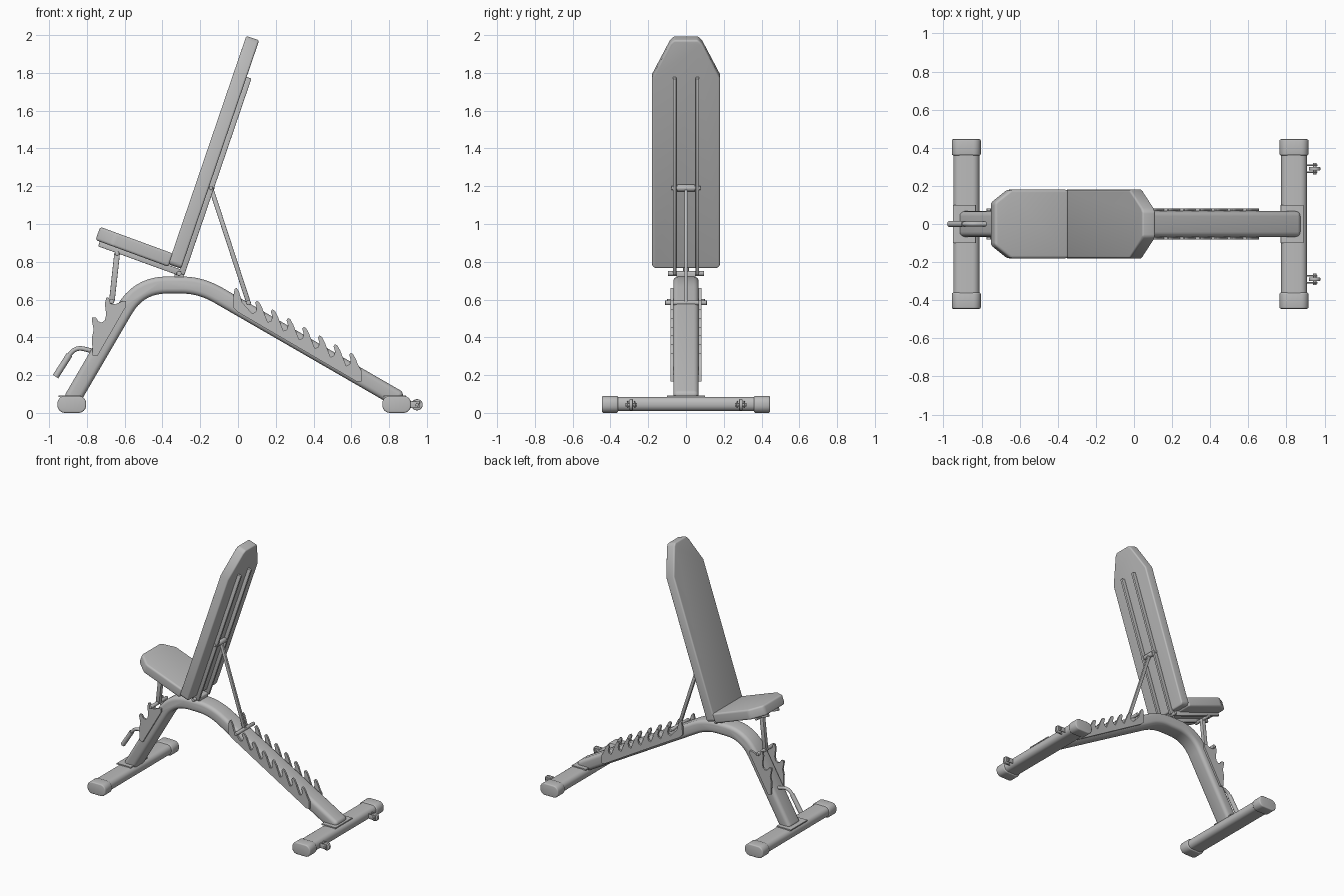
import bpy, bmesh, math
from mathutils import Matrix, Vector

cube = bpy.data.objects.get("Cube")
if cube:
    bpy.data.objects.remove(cube, do_unlink=True)

grey = bpy.data.materials.new("plain_grey")
grey.use_nodes = True
grey.diffuse_color = (0.5, 0.5, 0.5, 1)
grey.node_tree.nodes["Principled BSDF"].inputs["Base Color"].default_value = (0.5, 0.5, 0.5, 1)


def side(y=0.0):
    """Profile plane seen from the front: local x, y become world x, z."""
    return Matrix.Translation((0, y, 0)) @ Matrix.Rotation(math.pi / 2, 4, 'X')


def along(a, b, y=0.0):
    """Plane starting at a, local x running towards b, local y along world y."""
    u = Vector((b[0] - a[0], 0, b[1] - a[1])).normalized()
    v = Vector((0, 1, 0))
    m = Matrix((u, v, u.cross(v))).transposed().to_4x4()
    m.translation = (a[0], y, a[1])
    return m


def prism(name, pts, depth, matrix, bevel=0.0, segments=3):
    """Extrude an outline evenly about its plane and round its sharp edges."""
    bm = bmesh.new()
    face = bm.faces.new([bm.verts.new((p[0], p[1], -depth / 2)) for p in pts])
    top = bmesh.ops.extrude_face_region(bm, geom=[face])
    bmesh.ops.translate(bm, vec=(0, 0, depth),
                        verts=[g for g in top["geom"] if isinstance(g, bmesh.types.BMVert)])
    bmesh.ops.recalc_face_normals(bm, faces=bm.faces)
    if bevel:
        sharp = [e for e in bm.edges if e.calc_face_angle(0) > math.radians(35)]
        bmesh.ops.bevel(bm, geom=sharp, offset=bevel, segments=segments,
                        profile=0.5, affect='EDGES', clamp_overlap=True)
    bm.transform(matrix)
    bmesh.ops.recalc_face_normals(bm, faces=bm.faces)
    mesh = bpy.data.meshes.new(name)
    bm.to_mesh(mesh)
    bm.free()
    mesh.materials.append(grey)
    ob = bpy.data.objects.new(name, mesh)
    bpy.context.collection.objects.link(ob)
    bpy.ops.object.select_all(action='DESELECT')
    ob.select_set(True)
    bpy.context.view_layer.objects.active = ob
    bpy.ops.object.shade_smooth_by_angle(angle=math.radians(35))
    return ob


def bar(name, a, b, width, thick, y=0.0, bevel=0.003):
    n = (Vector(b) - Vector(a)).length
    w = width / 2
    return prism(name, [(0, -w), (n, -w), (n, w), (0, w)], thick, along(a, b, y), bevel, 2)


def rod(name, x, z, r, length, y=0.0, sides=20):
    pts = [(x + r * math.cos(t * math.tau / sides), z + r * math.sin(t * math.tau / sides))
           for t in range(sides)]
    return prism(name, pts, length, side(y), min(r, length) * 0.2, 2)


def round_rect(cx, cz, w, h, r):
    pts = []
    for k, (sx, sz) in enumerate([(1, 1), (-1, 1), (-1, -1), (1, -1)]):
        for i in range(7):
            t = (k + i / 6) * math.pi / 2
            pts.append((cx + sx * (w / 2 - r) + r * math.cos(t),
                        cz + sz * (h / 2 - r) + r * math.sin(t)))
    return pts


def tube(name, pts, r):
    cu = bpy.data.curves.new(name, 'CURVE')
    cu.dimensions = '3D'
    cu.bevel_depth, cu.bevel_resolution, cu.use_fill_caps = r, 4, True
    sp = cu.splines.new('POLY')
    sp.points.add(len(pts) - 1)
    for p, q in zip(sp.points, pts):
        p.co = (q[0], 0, q[1], 1)
    cu.materials.append(grey)
    bpy.context.collection.objects.link(bpy.data.objects.new(name, cu))


def fillet(a, corner, b, steps=9):
    a, c, b = Vector(a), Vector(corner), Vector(b)
    return [a * (1 - t) ** 2 + c * 2 * t * (1 - t) + b * t * t
            for t in (i / steps for i in range(steps + 1))]


# Bent main frame, thickened about its centre line
path = ([Vector((-0.885, 0.06))] + fillet((-0.6, 0.548), (-0.524, 0.677), (-0.375, 0.677))
        + fillet((-0.3, 0.677), (-0.2, 0.677), (-0.11, 0.626)) + [Vector((0.86, 0.067))])
upper, lower = [], []
for i, p in enumerate(path):
    d = (path[min(i + 1, len(path) - 1)] - path[max(i - 1, 0)]).normalized()
    n = Vector((-d.y, d.x)) * 0.045
    upper.append(p + n)
    lower.append(p - n)
prism("main_frame", upper + lower[::-1], 0.134, side(), 0.026, 4)

# Cross feet with end caps and weld plates
for label, x in (("front", -0.88), ("rear", 0.84)):
    prism(label + "_foot", round_rect(x, 0.047, 0.136, 0.076, 0.034), 0.86, side())
    prism(label + "_weld_plate", round_rect(x - 0.01, 0.088, 0.12, 0.01, 0.003), 0.2, side())
    for s in (-1, 1):
        prism(label + "_foot_cap", round_rect(x, 0.045, 0.152, 0.09, 0.04), 0.085,
              side(s * 0.4025), 0.008)

# Transport rollers behind the rear foot
for s in (-1, 1):
    rod("roller", 0.948, 0.043, 0.03, 0.018, s * 0.29)
    rod("roller_axle", 0.948, 0.043, 0.009, 0.06, s * 0.29, 12)
    for o in (-0.018, 0.018):
        bar("roller_bracket", (0.895, 0.045), (0.962, 0.043), 0.007, 0.036, s * 0.29 + o, 0.002)

# Back pad and its rails
back_a, back_b = (-0.335, 0.775), (0.078, 1.984)
L = (Vector(back_b) - Vector(back_a)).length
half = [(0, 0.165), (0.015, 0.18), (L - 0.21, 0.18), (L - 0.02, 0.085), (L, 0.065)]
prism("back_pad", half + [(u, -y) for u, y in half[::-1]], 0.072, along(back_a, back_b), 0.028, 5)
for s in (-1, 1):
    bar("back_rail", (-0.3, 0.735), (0.055, 1.775), 0.018, 0.034, s * 0.06)

# Seat pad and its rails
seat_a, seat_b = (-0.355, 0.808), (-0.742, 0.95)
L = (Vector(seat_b) - Vector(seat_a)).length
half = [(0, 0.18), (L - 0.09, 0.18), (L - 0.01, 0.12), (L, 0.11)]
prism("seat_pad", half + [(u, -y) for u, y in half[::-1]], 0.074, along(seat_a, seat_b), 0.028, 5)
for s in (-1, 1):
    bar("seat_rail", (-0.735, 0.898), (-0.305, 0.742), 0.018, 0.034, s * 0.06)

# Hinge between seat, back and frame
rod("hinge_rod", -0.312, 0.738, 0.013, 0.19)
prism("hinge_block", round_rect(-0.312, 0.725, 0.05, 0.05, 0.012), 0.1, side())

# Back support strut
bar("back_strut", (-0.143, 1.19), (0.055, 0.585), 0.018, 0.024)
rod("back_strut_sleeve", -0.143, 1.19, 0.018, 0.095)
rod("back_strut_pivot", -0.143, 1.19, 0.01, 0.155)
rod("back_strut_catch", 0.055, 0.583, 0.013, 0.22)

# Seat support strut
bar("seat_strut", (-0.64, 0.845), (-0.668, 0.59), 0.03, 0.03)
rod("seat_strut_pivot", -0.64, 0.843, 0.012, 0.15)
rod("seat_strut_catch", -0.668, 0.59, 0.013, 0.2)

# Toothed ladder plates for the back: hooked teeth repeated down the slope
tooth = [(-0.03, -0.068), (-0.012, -0.06), (-0.006, -0.04), (-0.014, -0.01), (-0.006, 0.0),
         (0.006, -0.006), (0.022, -0.035), (0.032, -0.062)]
ladder = [(0.655, 0.165), (0.63, 0.165), (0.0, 0.533), (-0.027, 0.56),
          (-0.024, 0.62), (-0.018, 0.655), (-0.008, 0.662), (0.004, 0.645), (0.022, 0.585)]
for k in range(7):
    x = 0.105 + 0.083 * k
    ladder += [(x + dx, 0.652 - 0.555 * x + dz) for dx, dz in tooth]
ladder.append((0.655, 0.22))

# Toothed plates for the seat
seat_ladder = [(-0.77, 0.305), (-0.745, 0.3), (-0.592, 0.565), (-0.592, 0.592), (-0.61, 0.592),
               (-0.65, 0.575), (-0.67, 0.578), (-0.685, 0.61), (-0.697, 0.61), (-0.705, 0.58),
               (-0.698, 0.52), (-0.705, 0.49), (-0.722, 0.478), (-0.74, 0.485), (-0.752, 0.505),
               (-0.772, 0.505), (-0.774, 0.49), (-0.764, 0.44), (-0.773, 0.4)]
for s in (-1, 1):
    prism("back_ladder_plate", ladder, 0.014, side(s * 0.074))
    prism("seat_ladder_plate", seat_ladder, 0.014, side(s * 0.074))

# Carry handle on the front leg
tube("handle", [(-0.76, 0.325), (-0.8, 0.335)]
     + fillet((-0.82, 0.34), (-0.87, 0.35), (-0.9, 0.295)) + [(-0.96, 0.2)], 0.012)
tube("handle_grip", [(-0.892, 0.308), (-0.966, 0.192)], 0.017)
